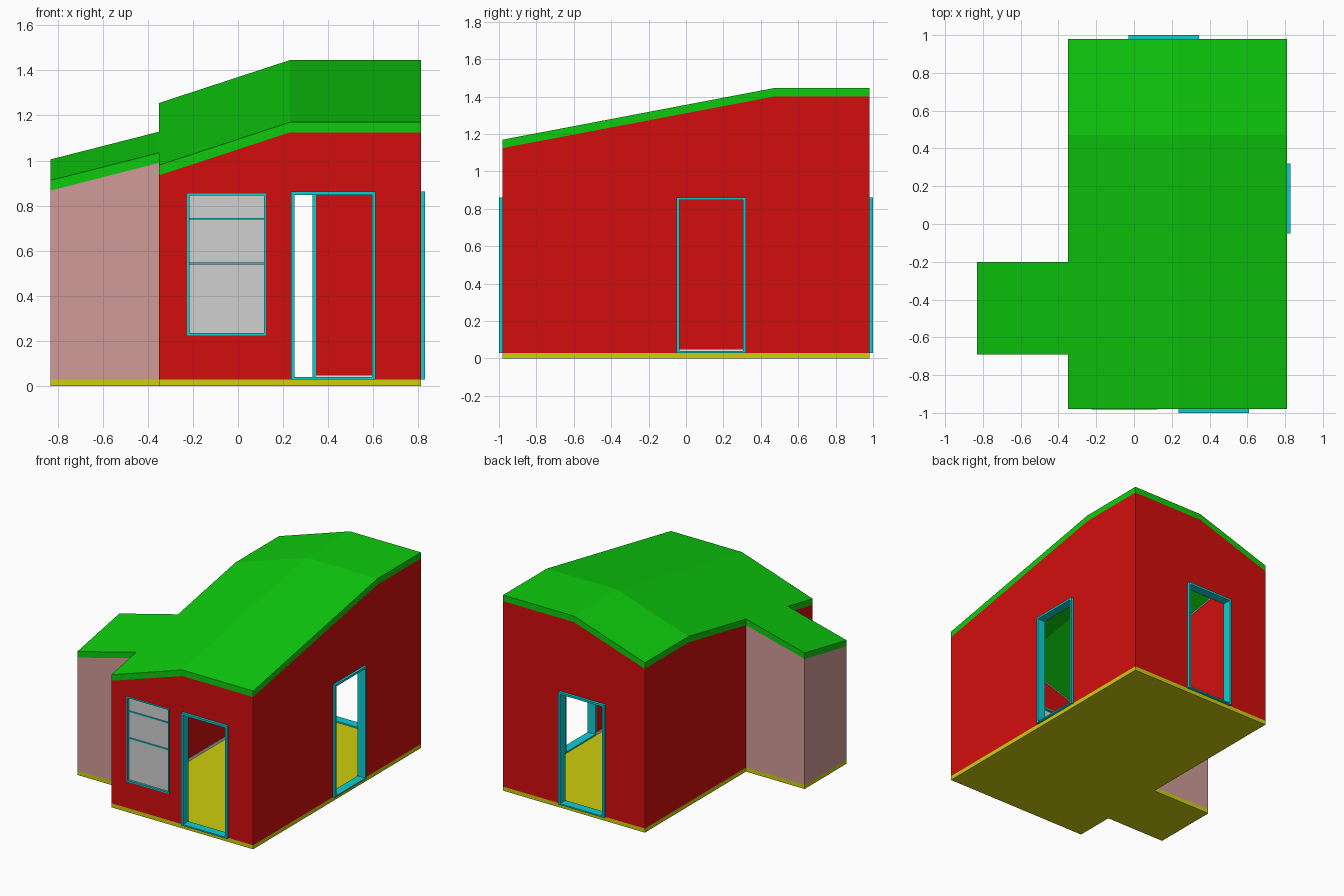
import bpy, bmesh

cube = bpy.data.objects.get("Cube")
if cube:
    bpy.data.objects.remove(cube)


def material(name, rgb):
    m = bpy.data.materials.new(name)
    m.use_nodes = True
    m.diffuse_color = (*rgb, 1)
    m.node_tree.nodes["Principled BSDF"].inputs["Base Color"].default_value = (*rgb, 1)
    return m


RED = material("wall red", (0.65, 0.004, 0.004))
GREEN = material("roof green", (0.004, 0.6, 0.004))
YELLOW = material("floor yellow", (0.62, 0.62, 0.004))
TEAL = material("frame teal", (0.004, 0.62, 0.65))
PINK = material("annex pink", (0.63, 0.33, 0.315))
GREY = material("pane grey", (0.63, 0.63, 0.63))
WHITE = material("trim white", (0.8, 0.8, 0.8))

# Main plan, annex plan and shared sizes
X0, XM, X1 = -0.35, 0.23, 0.81
Y0, YM, Y1 = -0.98, 0.47, 0.98
AX, AY0, AY1 = -0.83, -0.69, -0.2
FLOOR, WALL, ROOF = 0.03, 0.04, 0.045


def eave(x, y):
    """Underside of the folded main roof."""
    return 1.125 + 0.328 * (min(x, XM) - XM) + 0.19 * (min(y, YM) - Y0)


def annex_eave(x, y):
    return eave(X0, y) + 0.255 * (x - X0)


def solid(name, xs, ys, low, high, mat):
    """Closed solid over a plan grid, between two heights or height functions."""
    bm = bmesh.new()
    at = lambda h, x, y: h(x, y) if callable(h) else h
    grid = [[[bm.verts.new((x, y, at(h, x, y))) for y in ys] for x in xs] for h in (low, high)]
    b, t = grid
    nx, ny = len(xs) - 1, len(ys) - 1
    for i in range(nx):
        for j in range(ny):
            for g in grid:
                bm.faces.new((g[i][j], g[i + 1][j], g[i + 1][j + 1], g[i][j + 1]))
    for i in range(nx):
        for j in (0, ny):
            bm.faces.new((b[i][j], b[i + 1][j], t[i + 1][j], t[i][j]))
    for j in range(ny):
        for i in (0, nx):
            bm.faces.new((b[i][j], b[i][j + 1], t[i][j + 1], t[i][j]))
    bmesh.ops.recalc_face_normals(bm, faces=bm.faces)
    mesh = bpy.data.meshes.new(name)
    bm.to_mesh(mesh)
    bm.free()
    mesh.materials.append(mat)
    ob = bpy.data.objects.new(name, mesh)
    bpy.context.collection.objects.link(ob)
    return ob


def cut(ob, xs, ys, low, high):
    cutter = solid("opening_cutter", xs, ys, low, high, RED)
    mod = ob.modifiers.new("opening", "BOOLEAN")
    mod.operation, mod.object, mod.solver = "DIFFERENCE", cutter, "EXACT"
    bpy.context.view_layer.objects.active = ob
    bpy.ops.object.modifier_apply(modifier=mod.name)
    bpy.data.objects.remove(cutter)


def raised(f, d):
    return lambda x, y: f(x, y) + d


def bar(name, side, along, depth, z, mat):
    """Box whose long direction follows the wall it belongs to."""
    xs, ys = (depth, along) if side else (along, depth)
    return solid(name, xs, ys, z[0], z[1], mat)


def frame(name, side, a, depth, z, w, sill):
    for part, (p, q) in {"left_jamb": (a[0], a[0] + w), "right_jamb": (a[1] - w, a[1])}.items():
        bar(f"{name}_{part}", side, (p, q), depth, z, TEAL)
    inner = (a[0] + w, a[1] - w)
    bar(name + "_head", side, inner, depth, (z[1] - w, z[1]), TEAL)
    bar(name + "_sill", side, inner, depth, (z[0], z[0] + sill), TEAL)


# Floors and roofs
solid("main_floor", (X0, X1), (Y0, Y1), 0, FLOOR, YELLOW)
solid("annex_floor", (AX, X0), (AY0, AY1), 0, FLOOR, YELLOW)
solid("main_roof", (X0, XM, X1), (Y0, YM, Y1), eave, raised(eave, ROOF), GREEN)
solid("annex_roof", (AX, X0), (AY0, AY1), annex_eave, raised(annex_eave, ROOF), GREEN)

# Main walls, with thin trims inside along the floor and the ceiling
inner_y = (Y0 + WALL, YM, Y1 - WALL)
plans = {
    "front": ((X0, XM, X1), (Y0, Y0 + WALL)),
    "back": ((X0, XM, X1), (Y1 - WALL, Y1)),
    "right": ((X1 - WALL, X1), inner_y),
    "left": ((X0, X0 + WALL), inner_y),
}
T = 0.004
inner_x = (X0 + WALL, XM, X1 - WALL)
trims = {
    "front": (inner_x, (Y0 + WALL, Y0 + WALL + T)),
    "back": (inner_x, (Y1 - WALL - T, Y1 - WALL)),
    "right": ((X1 - WALL - T, X1 - WALL), inner_y),
    "left": ((X0 + WALL, X0 + WALL + T), inner_y),
}
walls, skirts = {}, {}
for key, (xs, ys) in plans.items():
    walls[key] = solid(key + "_wall", xs, ys, FLOOR, eave, RED)
    tx, ty = trims[key]
    skirts[key] = solid(key + "_skirting", tx, ty, FLOOR, FLOOR + 0.018, WHITE)
    solid(key + "_cornice", tx, ty, raised(eave, -0.008), eave, WHITE)

# Annex walls
A = 0.03
solid("annex_front_wall", (AX, X0), (AY0, AY0 + A), FLOOR, annex_eave, PINK)
solid("annex_back_wall", (AX, X0), (AY1 - A, AY1), FLOOR, annex_eave, PINK)
solid("annex_end_wall", (AX, AX + A), (AY0 + A, AY1 - A), FLOOR, annex_eave, PINK)

# Open doorways: wall, side flag, span along the wall, frame depth
doors = [
    ("front", False, (0.235, 0.61), (-1.0, -0.935)),
    ("back", False, (-0.03, 0.345), (0.935, 1.0)),
    ("right", True, (-0.05, 0.32), (0.765, 0.828)),
]
for key, side, span, depth in doors:
    reach = (depth[0] - 0.1, depth[1] + 0.1)
    for ob in (walls[key], skirts[key]):
        cut(ob, *((reach, span) if side else (span, reach)), 0, 0.862)
    frame(key + "_door", side, span, depth, (FLOOR, 0.862), 0.015, 0.01)

# Front window with two crossbars
wx, wz = (-0.225, 0.125), (0.225, 0.855)
cut(walls["front"], wx, (Y0 - 0.1, Y0 + 0.1), *wz)
frame("window", False, wx, (Y0 - 0.002, Y0 + WALL), wz, 0.01, 0.01)
pane = (wx[0] + 0.01, wx[1] - 0.01)
bar("window_pane", False, pane, (Y0 + 0.015, Y0 + 0.023), (wz[0] + 0.01, wz[1] - 0.01), GREY)
for n, z in enumerate((0.54, 0.738)):
    bar(f"window_crossbar_{n + 1}", False, pane, (Y0 + 0.008, Y0 + 0.03), (z, z + 0.008), TEAL)
